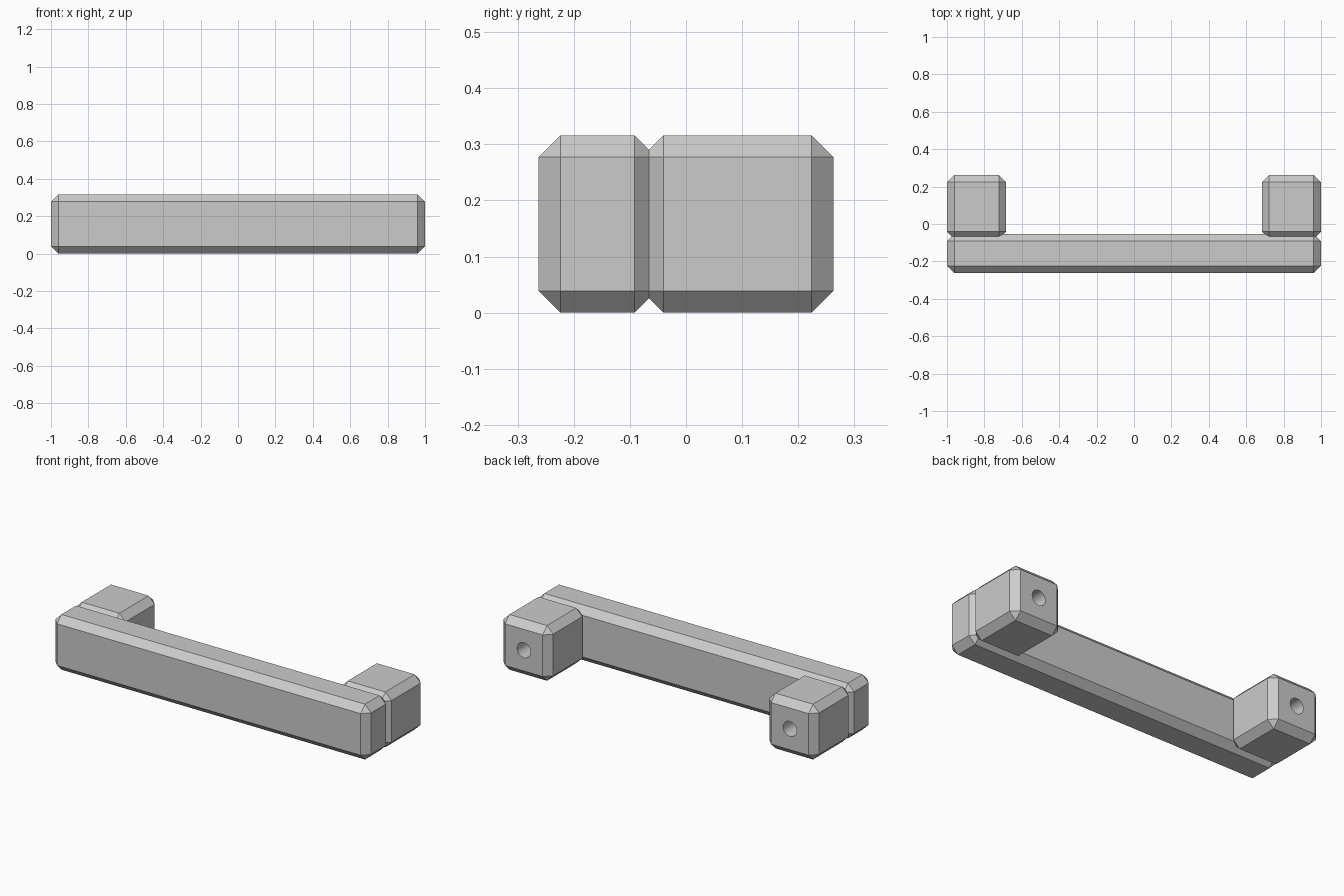
import bpy
import bmesh
import math
from mathutils import Matrix, Vector

default = bpy.data.objects.get("Cube")
if default:
    bpy.data.objects.remove(default, do_unlink=True)

HEIGHT = 0.316
CHAMFER = 0.039
BACK = 0.263
LEG_WIDTH = 0.316
HOLE_RADIUS = 0.043
HOLE_DEPTH = 0.24

grey = bpy.data.materials.new("satin_grey")
grey.use_nodes = True
grey.diffuse_color = (0.6, 0.6, 0.6, 1)
grey.node_tree.nodes["Principled BSDF"].inputs["Base Color"].default_value = (0.6, 0.6, 0.6, 1)


def add_object(name, bm):
    mesh = bpy.data.meshes.new(name)
    bm.to_mesh(mesh)
    bm.free()
    mesh.materials.append(grey)
    obj = bpy.data.objects.new(name, mesh)
    bpy.context.collection.objects.link(obj)
    return obj


def activate(obj):
    bpy.ops.object.select_all(action="DESELECT")
    obj.select_set(True)
    bpy.context.view_layer.objects.active = obj


def chamfered_box(name, low, high):
    low, high = Vector(low), Vector(high)
    bm = bmesh.new()
    bmesh.ops.create_cube(bm, size=1)
    bmesh.ops.scale(bm, vec=high - low, verts=bm.verts)
    bmesh.ops.translate(bm, vec=(low + high) / 2, verts=bm.verts)
    obj = add_object(name, bm)
    bevel = obj.modifiers.new("chamfer", "BEVEL")
    bevel.width = CHAMFER
    bevel.segments = 1
    activate(obj)
    bpy.ops.object.modifier_apply(modifier=bevel.name)
    return obj


def drill_screw_hole(obj, x):
    # Blind round hole in the mounting face
    bm = bmesh.new()
    place = Matrix.Translation((x, BACK, HEIGHT / 2)) @ Matrix.Rotation(math.pi / 2, 4, "X")
    bmesh.ops.create_cone(bm, cap_ends=True, segments=32, radius1=HOLE_RADIUS,
                          radius2=HOLE_RADIUS, depth=2 * HOLE_DEPTH, matrix=place)
    cutter = add_object("hole_cutter", bm)
    cutter.hide_render = True
    cut = obj.modifiers.new("screw_hole", "BOOLEAN")
    cut.operation = "DIFFERENCE"
    cut.solver = "EXACT"
    cut.object = cutter
    activate(obj)
    bpy.ops.object.modifier_apply(modifier=cut.name)
    bpy.data.objects.remove(cutter, do_unlink=True)
    bpy.ops.object.shade_smooth_by_angle(angle=math.radians(30))


# Grip bar across the front
chamfered_box("grip_bar", (-1, -BACK, 0), (1, -0.053, HEIGHT))

# Mounting legs, slightly sunk into the back of the bar
for side, name in ((1, "left_leg"), (-1, "right_leg")):
    centre = side * (1 - LEG_WIDTH / 2)
    leg = chamfered_box(name, (centre - LEG_WIDTH / 2, -0.079, 0),
                        (centre + LEG_WIDTH / 2, BACK, HEIGHT))
    drill_screw_hole(leg, centre)
